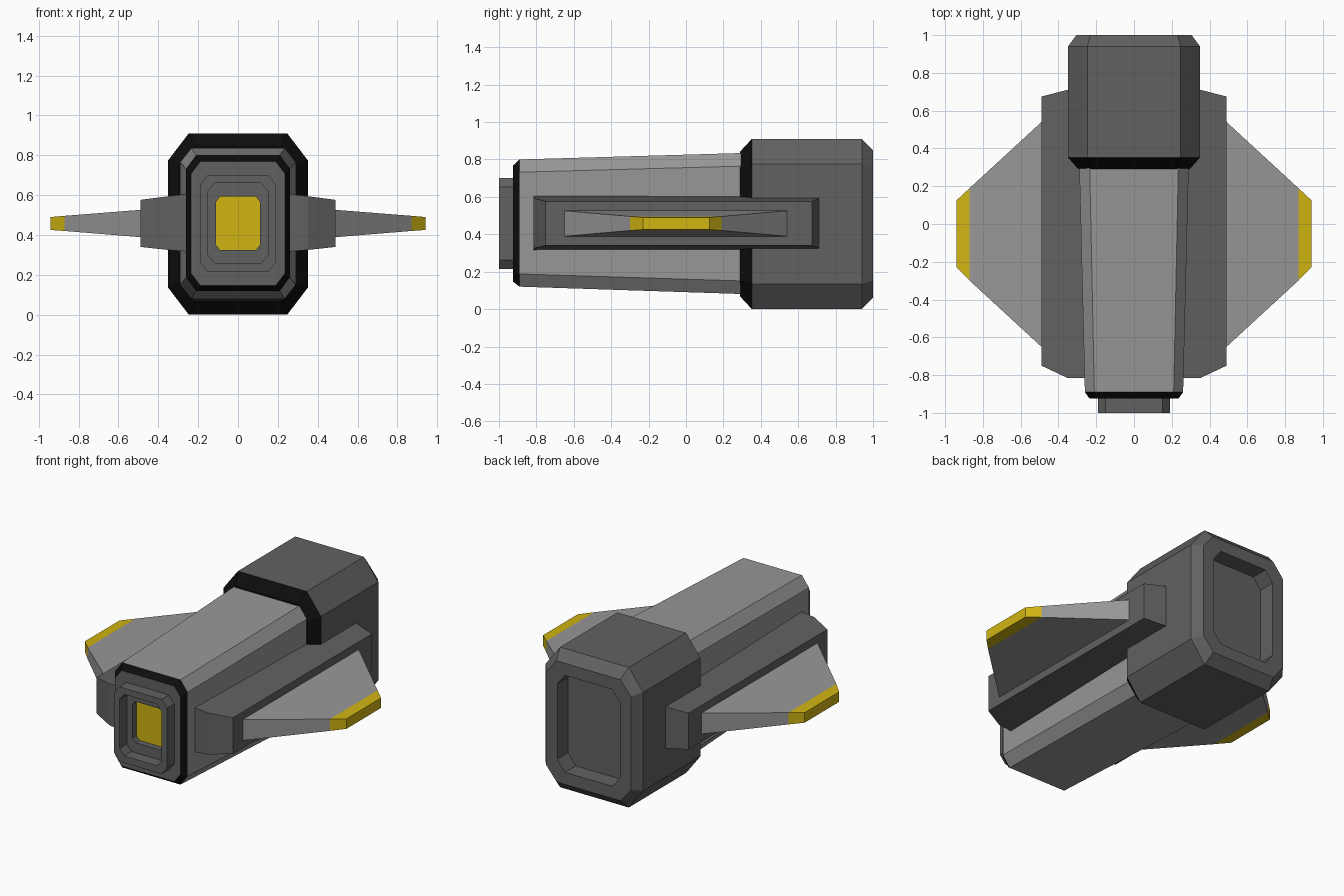
import bpy, bmesh

if "Cube" in bpy.data.objects:
    bpy.data.objects.remove(bpy.data.objects["Cube"])


def material(name, rgb):
    m = bpy.data.materials.new(name)
    m.diffuse_color = (*rgb, 1)
    m.use_nodes = True
    m.node_tree.nodes["Principled BSDF"].inputs["Base Color"].default_value = m.diffuse_color
    return m


LIGHT = material("light_grey", (0.31, 0.31, 0.31))
DARK = material("dark_grey", (0.12, 0.12, 0.12))
BLACK = material("black", (0.004, 0.004, 0.004))
YELLOW = material("yellow", (0.63, 0.46, 0.006))
MATS = [LIGHT, DARK, BLACK, YELLOW]


def octagon(y, hx, z0, z1, cx, cz):
    """Chamfered rectangle facing along y."""
    return [(-hx + cx, y, z0), (hx - cx, y, z0), (hx, y, z0 + cz), (hx, y, z1 - cz),
            (hx - cx, y, z1), (-hx + cx, y, z1), (-hx, y, z1 - cz), (-hx, y, z0 + cz)]


def rectangle(x, y0, y1, z0, z1):
    """Rectangle facing along x."""
    return [(x, y0, z0), (x, y1, z0), (x, y1, z1), (x, y0, z1)]


def loft(name, rings, mats, mirror=False):
    """Skin the rings; mats = start cap, one per band, end cap."""
    bm = bmesh.new()
    vs = [[bm.verts.new(p) for p in r] for r in rings]
    n = len(vs[0])

    def face(verts, mat):
        bm.faces.new(verts).material_index = MATS.index(mat)

    face(vs[0][::-1], mats[0])
    for a, b, mat in zip(vs, vs[1:], mats[1:]):
        for i in range(n):
            j = (i + 1) % n
            face((a[i], a[j], b[j], b[i]), mat)
    face(vs[-1], mats[-1])
    bmesh.ops.recalc_face_normals(bm, faces=bm.faces)
    me = bpy.data.meshes.new(name)
    bm.to_mesh(me)
    bm.free()
    for m in MATS:
        me.materials.append(m)
    ob = bpy.data.objects.new(name, me)
    bpy.context.collection.objects.link(ob)
    if mirror:
        ob.modifiers.new("mirror", "MIRROR").use_axis[0] = True
    return ob


# Tapered hull with black front collar and stepped nozzle recess
loft("hull", [
    octagon(0.32, 0.29, 0.08, 0.835, 0.055, 0.07),
    octagon(-0.89, 0.26, 0.12, 0.80, 0.05, 0.068),
    octagon(-0.925, 0.235, 0.147, 0.768, 0.045, 0.06),
    octagon(-0.925, 0.19, 0.215, 0.70, 0.038, 0.048),
    octagon(-1.0, 0.19, 0.215, 0.70, 0.038, 0.048),
    octagon(-1.0, 0.15, 0.26, 0.66, 0.032, 0.04),
    octagon(-0.925, 0.15, 0.26, 0.66, 0.032, 0.04),
    octagon(-0.925, 0.11, 0.325, 0.592, 0.02, 0.025),
    octagon(-0.885, 0.11, 0.325, 0.592, 0.02, 0.025),
], [DARK, LIGHT, BLACK, DARK, DARK, DARK, DARK, DARK, DARK, YELLOW])

# Large rear housing with black front bevel and recessed back
loft("rear_housing", [
    octagon(0.29, 0.295, 0.067, 0.843, 0.075, 0.09),
    octagon(0.352, 0.35, 0.0, 0.91, 0.103, 0.135),
    octagon(0.94, 0.35, 0.0, 0.91, 0.103, 0.135),
    octagon(1.0, 0.305, 0.062, 0.848, 0.075, 0.09),
    octagon(1.0, 0.225, 0.14, 0.77, 0.055, 0.07),
    octagon(0.89, 0.225, 0.14, 0.77, 0.055, 0.07),
], [BLACK, BLACK, DARK, DARK, DARK, DARK, DARK])

# Side pods carrying the wings
loft("side_pods", [
    rectangle(0.20, -0.815, 0.71, 0.312, 0.613),
    rectangle(0.352, -0.815, 0.71, 0.325, 0.594),
    rectangle(0.49, -0.75, 0.675, 0.34, 0.576),
], [DARK] * 4, mirror=True)

# Tapered wings with yellow tips
loft("wings", [
    rectangle(0.49, -0.65, 0.54, 0.389, 0.526),
    rectangle(0.87, -0.30, 0.19, 0.42, 0.496),
    rectangle(0.94, -0.23, 0.125, 0.425, 0.49),
], [LIGHT, LIGHT, YELLOW, YELLOW], mirror=True)
